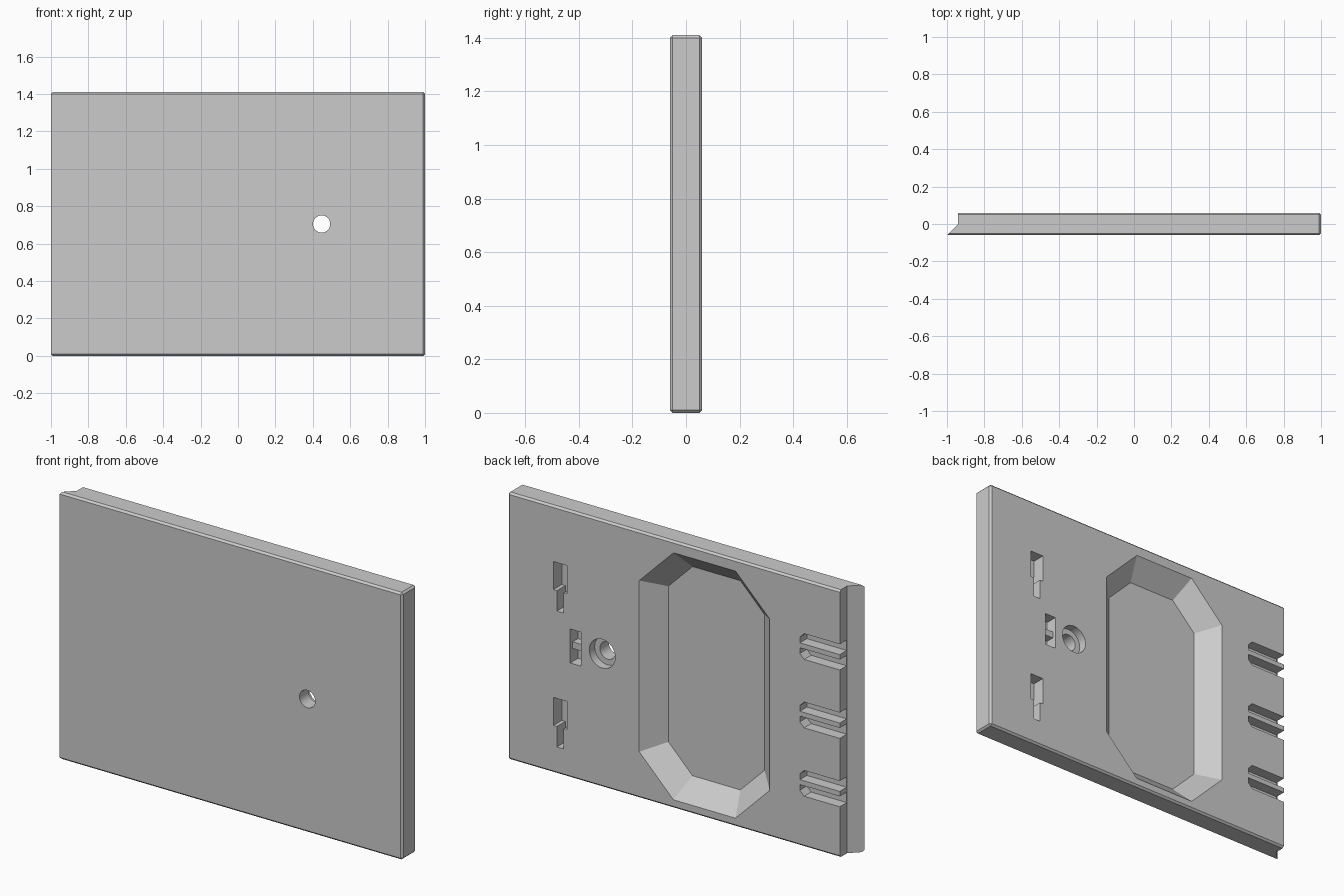
import bpy, bmesh, math

old = bpy.data.objects.get("Cube")
if old:
    bpy.data.objects.remove(old, do_unlink=True)

BACK, FRONT, HEIGHT = 0.06, -0.06, 1.41

grey = bpy.data.materials.new("light_grey")
grey.use_nodes = True
grey.diffuse_color = (0.6, 0.6, 0.6, 1)
grey.node_tree.nodes["Principled BSDF"].inputs["Base Color"].default_value = (0.6, 0.6, 0.6, 1)


def loft(name, rings):
    """Closed solid through a list of rings of 3D points."""
    bm = bmesh.new()
    loops = [[bm.verts.new(p) for p in ring] for ring in rings]
    n = len(loops[0])
    for a, b in zip(loops, loops[1:]):
        for i in range(n):
            j = (i + 1) % n
            bm.faces.new((a[i], a[j], b[j], b[i]))
    bm.faces.new(loops[0][::-1])
    bm.faces.new(loops[-1])
    bmesh.ops.recalc_face_normals(bm, faces=bm.faces)
    mesh = bpy.data.meshes.new(name)
    bm.to_mesh(mesh)
    bm.free()
    mesh.materials.append(grey)
    obj = bpy.data.objects.new(name, mesh)
    bpy.context.collection.objects.link(obj)
    return obj


def at_y(y, outline):
    return [(x, y, z) for x, z in outline]


def rect(x0, x1, z0, z1):
    return [(x0, z0), (x1, z0), (x1, z1), (x0, z1)]


def circle(x, z, r, n=32):
    return [(x + r * math.cos(t * math.tau / n), z + r * math.sin(t * math.tau / n)) for t in range(n)]


def octagon(cx, cz, hx, hz, c):
    """Rectangle with half sizes hx, hz and corners cut by c."""
    pts = [(hx, hz - c), (hx - c, hz), (c - hx, hz), (-hx, hz - c),
           (-hx, c - hz), (c - hx, -hz), (hx - c, -hz), (hx, c - hz)]
    return [(cx + x, cz + z) for x, z in pts]


# Panel with an undercut lip along one side
profile = [(-1, FRONT), (1, FRONT), (1, BACK), (-0.94, BACK), (-0.94, 0)]
panel = loft("panel", [[(x, y, z) for x, y in profile] for z in (0, HEIGHT)])
bm = bmesh.new()
bm.from_mesh(panel.data)
edges = [e for e in bm.edges if any(v.co.x > 0.9 for v in e.verts)]
bmesh.ops.bevel(bm, geom=edges, offset=0.01, segments=1, affect='EDGES')
bm.to_mesh(panel.data)
bm.free()


def carve(name, rings):
    """Subtract a lofted solid from the panel."""
    cutter = loft(name, rings)
    cutter.hide_render = True
    mod = panel.modifiers.new(name, 'BOOLEAN')
    mod.operation = 'DIFFERENCE'
    mod.solver = 'EXACT'
    mod.object = cutter
    bpy.context.view_layer.objects.active = panel
    bpy.ops.object.modifier_apply(modifier=mod.name)
    bpy.data.objects.remove(cutter, do_unlink=True)


def carve_back(name, outline, depth):
    carve(name, [at_y(BACK - depth, outline), at_y(BACK + 0.05, outline)])


# Large recess with sloping walls
rings = []
for depth in (0.1, -0.02):
    rings.append(at_y(BACK - depth, octagon(-0.15, 0.697, 0.381 - depth, 0.652 - depth,
                                            0.2 - depth * (2 - math.sqrt(2)))))
carve("recess_cutter", rings)

# Stepped through hole
small, wide = circle(0.447, 0.705, 0.046), circle(0.447, 0.705, 0.076)
carve("hole_cutter", [at_y(-0.1, small), at_y(0.015, small), at_y(0.015, wide), at_y(0.1, wide)])

# Hanging keyholes
for top in (1.115, 0.398):
    x, low, step = 0.692, top - 0.256, top - 0.148
    carve_back("keyhole_cutter", [
        (x - 0.04, top), (x - 0.04, step), (x - 0.02, step), (x - 0.02, low),
        (x + 0.02, low), (x + 0.02, step), (x + 0.04, step), (x + 0.04, top)], 0.07)

# Cord slot with a sunken bar across it
carve_back("bar_relief_cutter", rect(0.57, 0.634, 0.606, 0.785), 0.02)
for z0, z1 in ((0.606, 0.675), (0.71, 0.785)):
    carve_back("cord_slot_cutter", rect(0.57, 0.634, z0, z1), 0.065)

# Three pairs of slots opening onto the lip, mirrored about each pair's centre
for centre in (1.058, 0.697, 0.336):
    for side in (-1, 1):
        near, far = centre + side * 0.013, centre + side * 0.068
        carve_back("edge_slot_cutter", [
            (-1.05, near), (-0.707, near), (-0.707, far - side * 0.025),
            (-0.732, far), (-1.05, far)], 0.058)

bpy.ops.object.select_all(action='DESELECT')
panel.select_set(True)
bpy.context.view_layer.objects.active = panel
bpy.ops.object.shade_smooth_by_angle(angle=math.radians(25))
